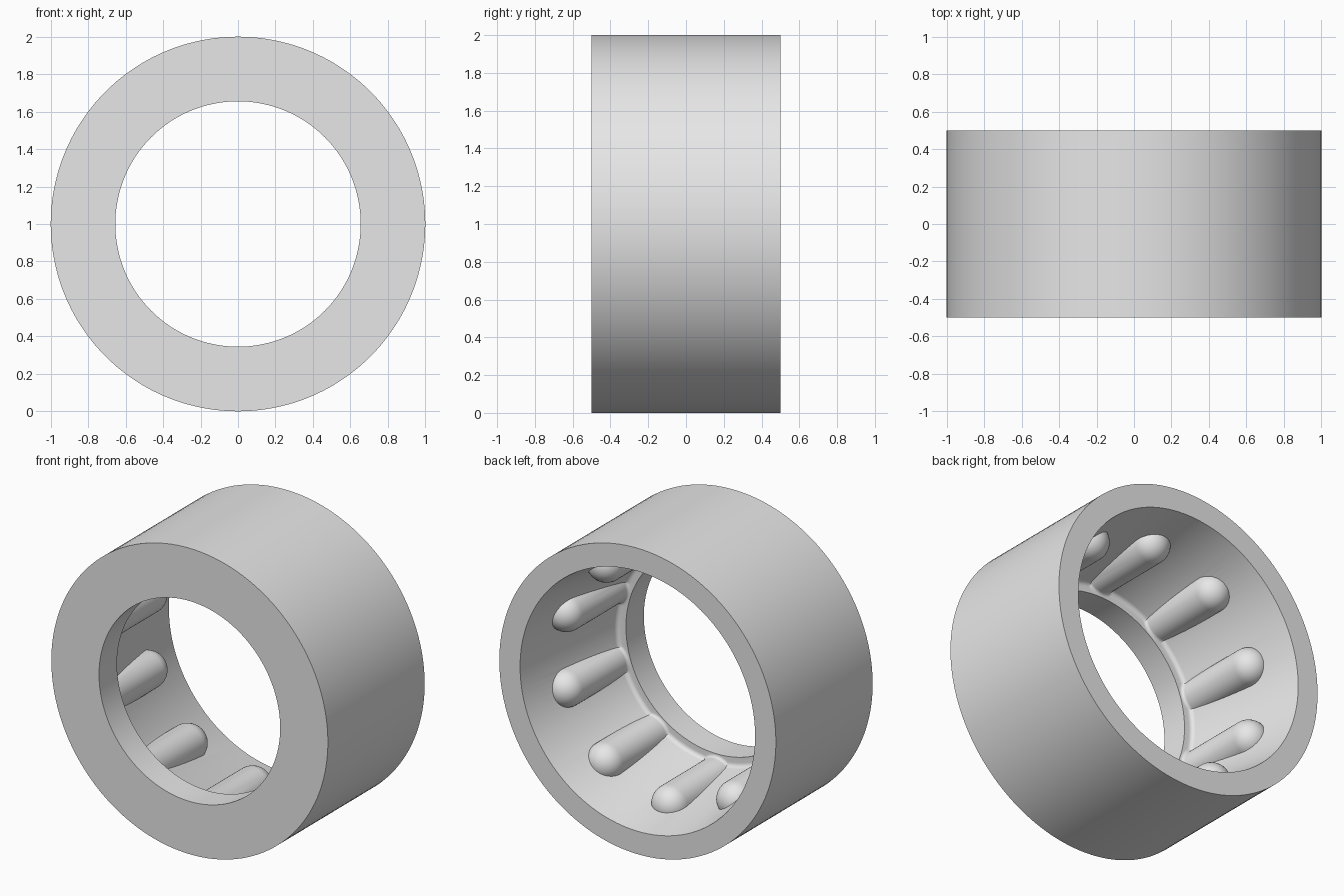
import bpy
import bmesh
from math import sin, cos, pi, radians
from mathutils import Matrix, Vector

cube = bpy.data.objects.get("Cube")
if cube:
    bpy.data.objects.remove(cube, do_unlink=True)

HALF = 0.5          # half of the sleeve depth
OUTER = 1.0
LIP_R = 0.655       # front opening
LIP_Y = -0.315      # inner face of the front lip
BACK_R = 0.85       # back opening
PIN_R = 0.12
PIN_AXIS = 0.80     # distance of the pin axes from the sleeve axis
PIN_END = 0.15      # centre of the rounded pin tip
FILLET = 0.03
PINS = 10

steel = bpy.data.materials.new("light grey")
steel.use_nodes = True
steel.diffuse_color = (0.8, 0.8, 0.8, 1)
steel.node_tree.nodes["Principled BSDF"].inputs["Base Color"].default_value = (0.8, 0.8, 0.8, 1)


def arc(r, y, radius, start, end, steps):
    """Points (r, y) along an arc, angles in degrees."""
    angles = [radians(start + (end - start) * i / steps) for i in range(steps + 1)]
    return [(r + radius * cos(a), y + radius * sin(a)) for a in angles]


def lathe(bm, profile, segments, offset=(0, 0, 0), closed=False):
    """Revolve an (r, y) profile about the y axis, then move it."""
    verts = [bm.verts.new((r, y, 0)) for r, y in profile]
    pairs = list(zip(verts, verts[1:]))
    if closed:
        pairs.append((verts[-1], verts[0]))
    edges = [bm.edges.new(p) for p in pairs]
    before = set(bm.verts) - set(verts)
    bmesh.ops.spin(bm, geom=verts + edges, cent=(0, 0, 0), axis=(0, 1, 0),
                   angle=2 * pi, steps=segments)
    new = [v for v in bm.verts if v not in before]
    bmesh.ops.translate(bm, verts=new, vec=offset)


def make_object(name, bm):
    bmesh.ops.remove_doubles(bm, verts=bm.verts, dist=1e-5)
    bmesh.ops.recalc_face_normals(bm, faces=bm.faces)
    mesh = bpy.data.meshes.new(name)
    bm.to_mesh(mesh)
    bm.free()
    mesh.materials.append(steel)
    obj = bpy.data.objects.new(name, mesh)
    bpy.context.collection.objects.link(obj)
    obj.location.z = OUTER
    return obj


# Sleeve: front lip, filleted corner, bore widening towards the back
corner = arc(LIP_R + 0.035, LIP_Y + FILLET, FILLET, -90, -8, 6)
section = [(OUTER, -HALF), (LIP_R, -HALF), (LIP_R, LIP_Y)] + corner
section += [(BACK_R, HALF), (OUTER, HALF)]
bm = bmesh.new()
lathe(bm, section, 144, closed=True)
sleeve = make_object("sleeve", bm)

# Round-ended pins sunk into the bore, flared where they meet the lip
flare = 0.02
pin = [(0, LIP_Y - 0.08), (PIN_R + flare, LIP_Y - 0.08)]
pin += arc(PIN_R + flare, LIP_Y + flare, flare, 270, 180, 5)
pin += arc(0, PIN_END, PIN_R, 0, 90, 10)
bm = bmesh.new()
for k in range(PINS):
    a = -pi / 2 + 2 * pi * k / PINS
    lathe(bm, pin, 48, (PIN_AXIS * cos(a), 0, PIN_AXIS * sin(a)))
pins = make_object("bore_pins", bm)
pins.hide_render = True

# Fuse the pins with the sleeve
fuse = sleeve.modifiers.new("fuse_pins", "BOOLEAN")
fuse.operation = "UNION"
fuse.solver = "EXACT"
fuse.object = pins
bpy.ops.object.select_all(action="DESELECT")
bpy.context.view_layer.objects.active = sleeve
sleeve.select_set(True)
bpy.context.view_layer.update()
bpy.ops.object.modifier_apply(modifier=fuse.name)
bpy.data.objects.remove(pins, do_unlink=True)
bpy.ops.object.shade_smooth_by_angle(angle=radians(30))
